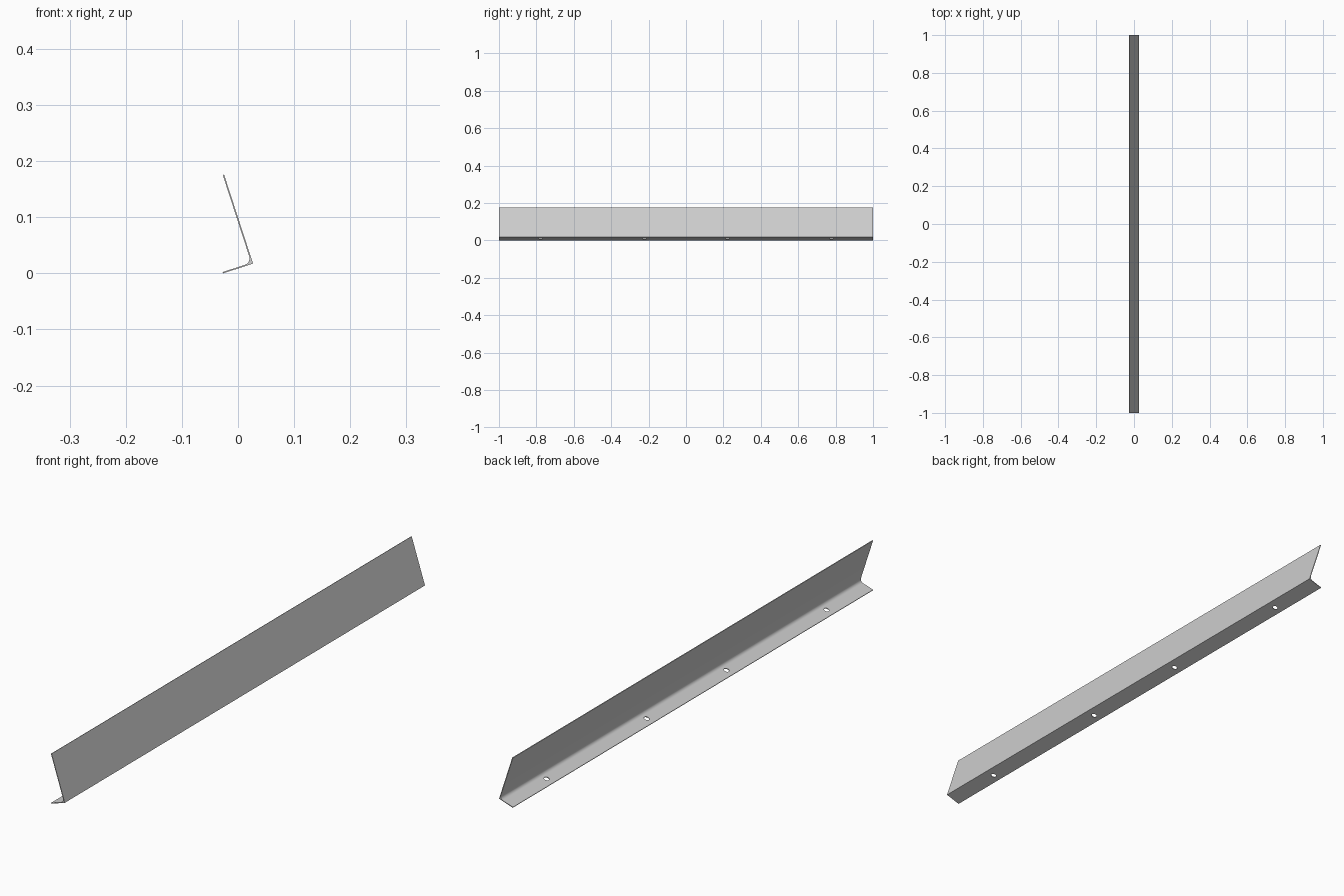
import bpy
import bmesh
from math import sin, cos, pi, radians
from mathutils import Vector, Matrix

if "Cube" in bpy.data.objects:
    bpy.data.objects.remove(bpy.data.objects["Cube"], do_unlink=True)

TILT = radians(18)
WALL, FILLET = 0.0025, 0.012
TALL_LEG, SHORT_LEG = 0.167, 0.0562
HEEL = Vector((0.0268, 0, SHORT_LEG * sin(TILT)))
UP = Vector((-sin(TILT), 0, cos(TILT)))       # along the tall leg
OUT = Vector((-cos(TILT), 0, -sin(TILT)))     # along the short leg


def at(out, up, y=0.0):
    """Point measured along the two legs from the outer heel."""
    return HEEL + OUT * out + UP * up + Vector((0, y, 0))


# Galvanised steel colour
steel = bpy.data.materials.new("light grey steel")
steel.use_nodes = True
steel.diffuse_color = (0.62, 0.62, 0.62, 1)
steel.node_tree.nodes["Principled BSDF"].inputs["Base Color"].default_value = (0.62, 0.62, 0.62, 1)


def make_object(name, bm):
    bmesh.ops.recalc_face_normals(bm, faces=bm.faces)
    mesh = bpy.data.meshes.new(name)
    bm.to_mesh(mesh)
    bm.free()
    mesh.materials.append(steel)
    obj = bpy.data.objects.new(name, mesh)
    bpy.context.collection.objects.link(obj)
    return obj


# Angle strip: L profile with a rounded inner corner, extruded lengthwise
profile = [(0, 0), (SHORT_LEG, 0), (SHORT_LEG, WALL)]
centre = WALL + FILLET
for i in range(13):
    a = pi / 2 * i / 12
    profile.append((centre - FILLET * sin(a), centre - FILLET * cos(a)))
profile += [(WALL, TALL_LEG), (0, TALL_LEG)]

bm = bmesh.new()
face = bm.faces.new([bm.verts.new(at(o, u, -1)) for o, u in profile])
new = bmesh.ops.extrude_face_region(bm, geom=[face])["geom"]
bmesh.ops.translate(bm, vec=(0, 2, 0), verts=[v for v in new if isinstance(v, bmesh.types.BMVert)])
strip = make_object("angle_strip", bm)

# Drill for the four screw holes in the short leg
bm = bmesh.new()
for y in (-0.777, -0.222, 0.222, 0.777):
    place = Matrix.Translation(at(SHORT_LEG * 0.53, 0, y)) @ Matrix.Rotation(-TILT, 4, "Y")
    bmesh.ops.create_cone(bm, cap_ends=True, segments=24, radius1=0.009, radius2=0.009,
                          depth=0.02, matrix=place)
drill = make_object("screw_hole_cutter", bm)
drill.hide_render = True

cut = strip.modifiers.new("screw_holes", "BOOLEAN")
cut.operation = "DIFFERENCE"
cut.solver = "EXACT"
cut.object = drill

# Apply the cut, drop the drill and shade the fillet smoothly
bpy.context.view_layer.objects.active = strip
strip.select_set(True)
bpy.ops.object.modifier_apply(modifier=cut.name)
bpy.data.objects.remove(drill, do_unlink=True)
bpy.ops.object.shade_smooth_by_angle(angle=radians(30))
